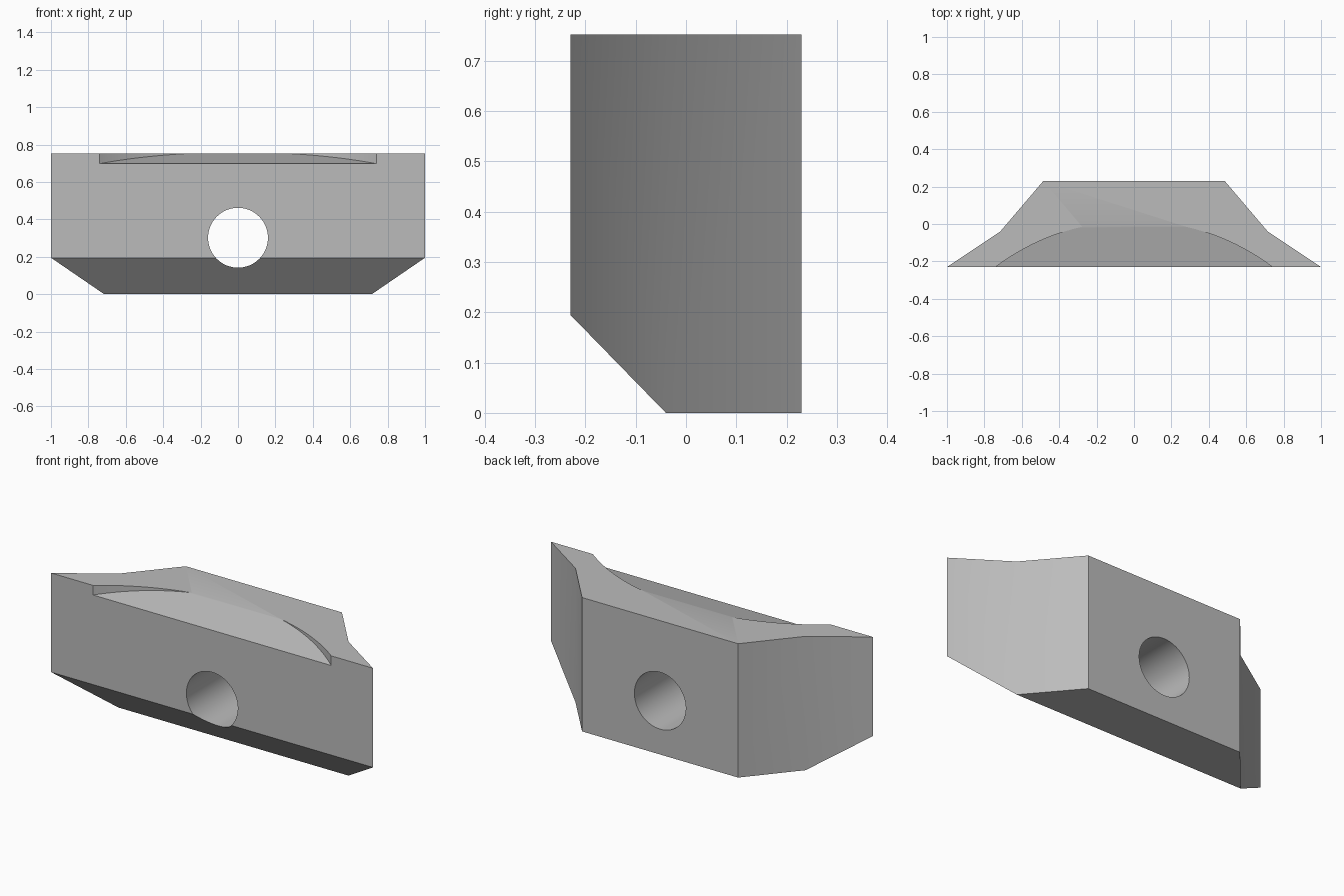
import bpy, bmesh, math
from mathutils import Vector

cube = bpy.data.objects.get("Cube")
if cube:
    bpy.data.objects.remove(cube, do_unlink=True)

HEIGHT, FRONT, BACK = 0.752, -0.23, 0.23
WAIST_Y, CHAMFER_Z = -0.04, 0.195

grey = bpy.data.materials.new("plain grey")
grey.use_nodes = True
colour = (0.5, 0.5, 0.5, 1)
grey.diffuse_color = colour
grey.node_tree.nodes["Principled BSDF"].inputs["Base Color"].default_value = colour


def prism(name, outline, bottom, top, cut=None):
    """Solid from a plan outline; bottom is a height function of y."""
    bm = bmesh.new()
    low = [bm.verts.new((x, y, bottom(y))) for x, y in outline]
    high = [bm.verts.new((x, y, top)) for x, y in outline]
    bm.faces.new(low[::-1])
    bm.faces.new(high)
    for i in range(len(outline)):
        j = (i + 1) % len(outline)
        bm.faces.new((low[i], low[j], high[j], high[i]))
    if cut:
        geom = bm.verts[:] + bm.edges[:] + bm.faces[:]
        res = bmesh.ops.bisect_plane(bm, geom=geom, plane_co=cut[0],
                                     plane_no=cut[1], clear_outer=True, dist=1e-5)
        edges = [e for e in bm.edges if e.is_boundary]
        bmesh.ops.holes_fill(bm, edges=edges)
    bmesh.ops.recalc_face_normals(bm, faces=bm.faces[:])
    mesh = bpy.data.meshes.new(name)
    bm.to_mesh(mesh)
    bm.free()
    obj = bpy.data.objects.new(name, mesh)
    bpy.context.collection.objects.link(obj)
    mesh.materials.append(grey)
    return obj


# Flared block with a chamfer along its lower front edge
half = [(1, FRONT), (0.715, WAIST_Y), (0.485, BACK)]
outline = half + [(-x, y) for x, y in reversed(half)]
chamfer = (Vector((0, WAIST_Y, 0)),
           Vector((0, -CHAMFER_Z, FRONT - WAIST_Y)))
block = prism("block", outline, lambda y: 0, HEIGHT, chamfer)

# Sloping arc-shaped recess in the top
centre_y, radius, reach = -1.216, 1.233, math.radians(42)
steps = 64
arc = []
for i in range(steps + 1):
    a = -reach + 2 * reach * i / steps
    arc.append((-radius * math.sin(a), centre_y + radius * math.cos(a)))
recess = prism("recess_cutter", arc[::-1],
               lambda y: 0.698 + (y - FRONT) * 0.25, 1.0)

# Round hole from front to back
bpy.ops.mesh.primitive_cylinder_add(vertices=64, radius=0.16, depth=2,
                                    location=(0, 0, 0.302),
                                    rotation=(math.pi / 2, 0, 0))
hole = bpy.context.object
hole.name = "hole_cutter"
hole.data.materials.append(grey)

bpy.ops.object.select_all(action="DESELECT")
bpy.context.view_layer.objects.active = block
block.select_set(True)
for cutter in (recess, hole):
    mod = block.modifiers.new(cutter.name, "BOOLEAN")
    mod.operation, mod.solver, mod.object = "DIFFERENCE", "EXACT", cutter
    bpy.ops.object.modifier_apply(modifier=mod.name)
    bpy.data.objects.remove(cutter, do_unlink=True)

# Soft shading on the bore, recess wall and flanks, crisp elsewhere
bpy.ops.object.shade_smooth_by_angle(angle=math.radians(30))
